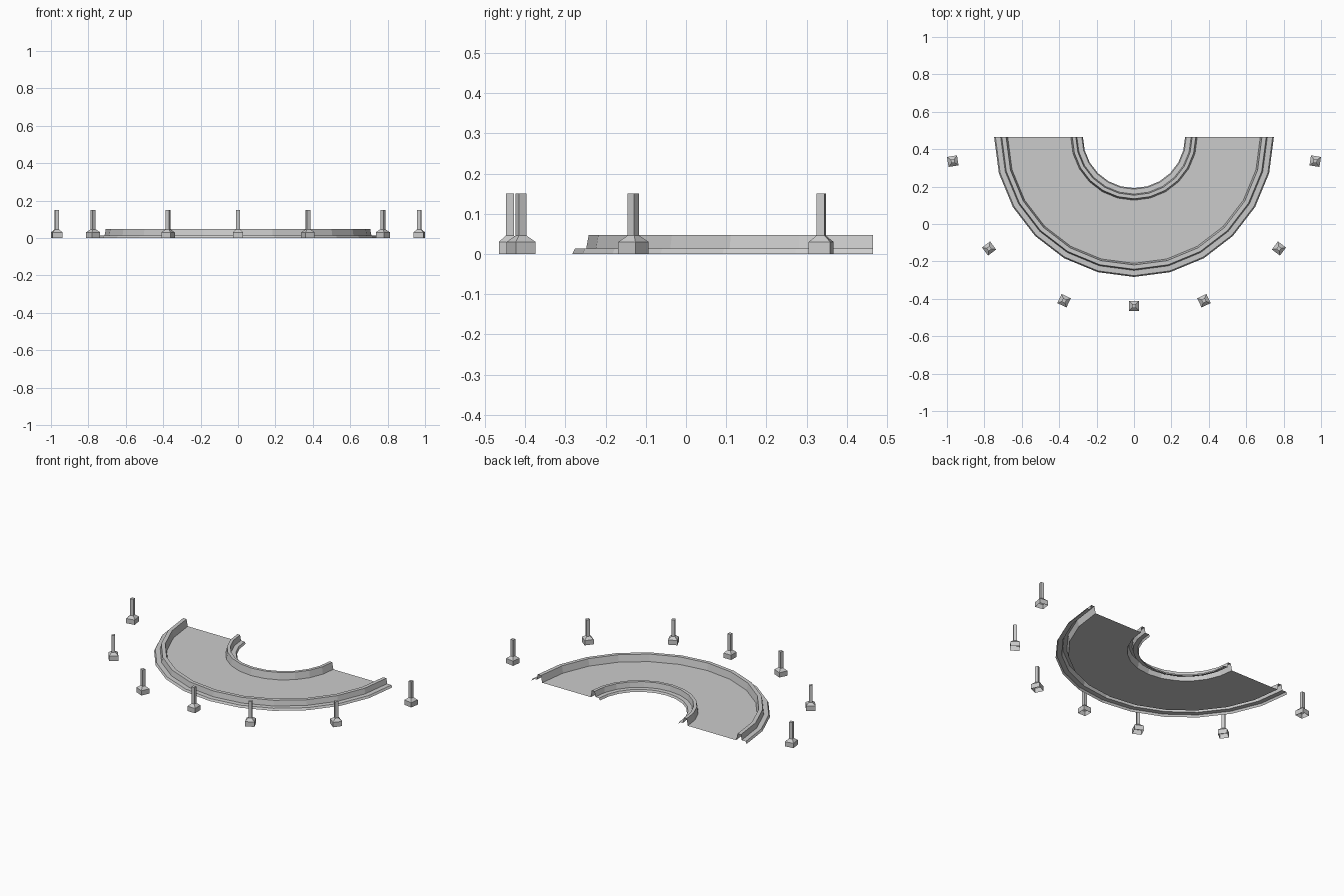
import bpy, bmesh
from math import sin, cos, pi, radians

if "Cube" in bpy.data.objects:
    bpy.data.objects.remove(bpy.data.objects["Cube"])

CY = 0.465   # centre of the half ring


def make_object(name, bm):
    bmesh.ops.recalc_face_normals(bm, faces=bm.faces)
    me = bpy.data.meshes.new(name)
    bm.to_mesh(me)
    bm.free()
    ob = bpy.data.objects.new(name, me)
    bpy.context.collection.objects.link(ob)
    return ob


def sweep(name, profile, steps=12):
    # sweep a (radius, height) profile through a half circle; ends and underside stay open
    bm = bmesh.new()
    rows = []
    for i in range(steps + 1):
        a = pi + pi * i / steps
        rows.append([bm.verts.new((r * cos(a), CY + r * sin(a), z)) for r, z in profile])
    for a, b in zip(rows, rows[1:]):
        for j in range(len(profile) - 1):
            bm.faces.new((a[j], b[j], b[j + 1], a[j + 1]))
    ob = make_object(name, bm)
    # face the open shell upward
    if sum(p.normal.z * p.area for p in ob.data.polygons) < 0:
        ob.data.flip_normals()
    return ob


# road deck and its two kerbs
ROAD_Z = 0.004
sweep("road_deck", [(0.338, ROAD_Z), (0.675, ROAD_Z)])
sweep("outer_kerb", [(0.748, 0), (0.741, 0.013), (0.713, 0.014), (0.707, 0.047),
                     (0.684, 0.047), (0.675, ROAD_Z)])
sweep("inner_kerb", [(0.273, 0), (0.279, 0.013), (0.305, 0.014), (0.311, 0.047),
                     (0.330, 0.047), (0.338, ROAD_Z)])


# square bollard: block foot, chamfer and thin post, open underneath
def bollard(x, y, turn):
    bm = bmesh.new()
    rings = []
    for h, z in [(0.027, 0), (0.027, 0.03), (0.010, 0.046), (0.010, 0.15)]:
        rings.append([bm.verts.new((sx * h, sy * h, z))
                      for sx, sy in ((-1, -1), (1, -1), (1, 1), (-1, 1))])
    for a, b in zip(rings, rings[1:]):
        for k in range(4):
            n = (k + 1) % 4
            bm.faces.new((a[k], a[n], b[n], b[k]))
    bm.faces.new(rings[-1])
    ob = make_object("bollard", bm)
    ob.location = (x, y, 0)
    ob.rotation_euler.z = radians(turn)


bollard(0, -0.438, 0)
for s in (-1, 1):
    for x, y, turn in [(0.374, -0.41, 25), (0.775, -0.131, 53), (0.969, 0.336, 81)]:
        bollard(s * x, y, s * turn)
